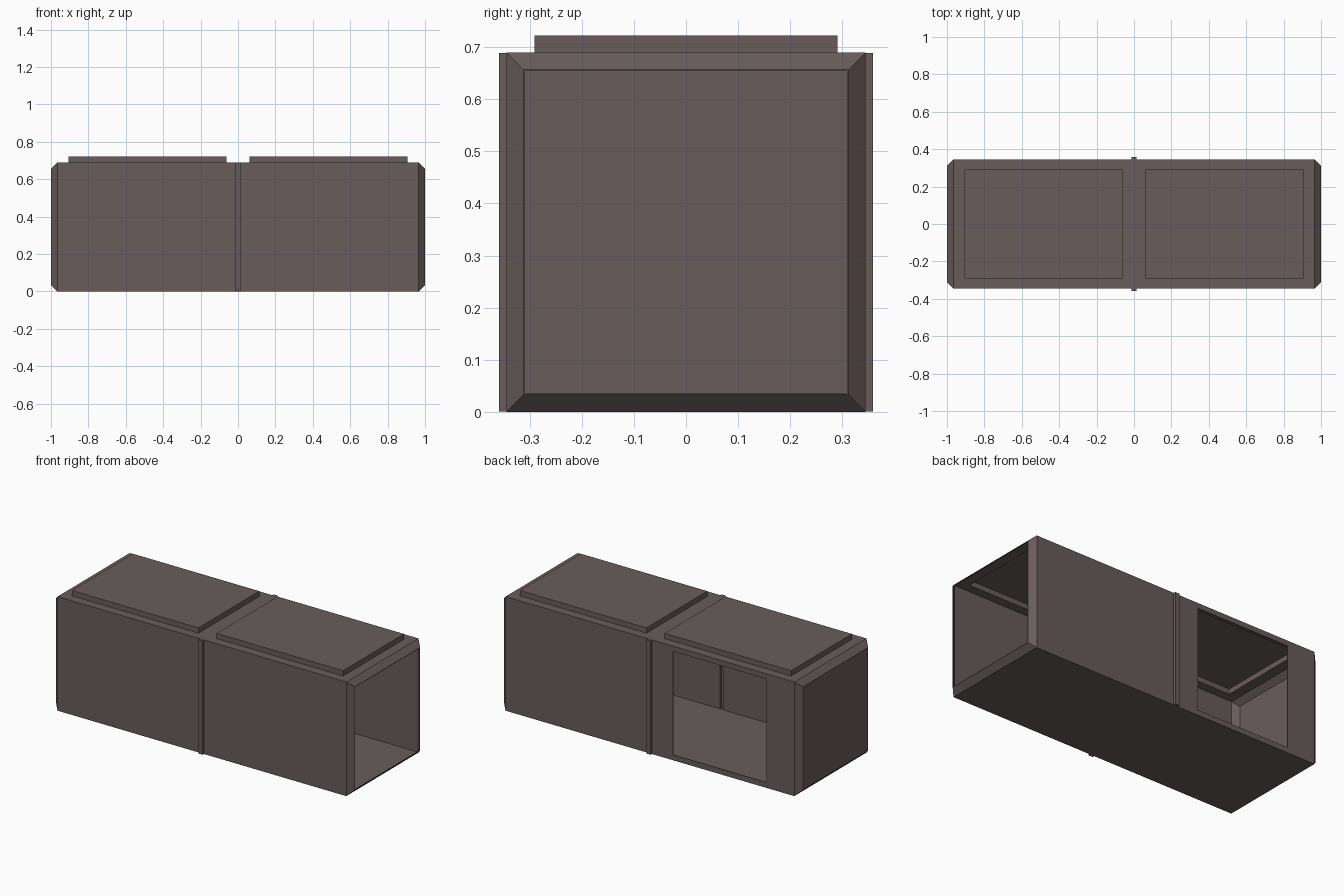
import bpy, bmesh

if "Cube" in bpy.data.objects:
    bpy.data.objects.remove(bpy.data.objects["Cube"])

T = 0.004  # thickness of the sheet shell

mat = bpy.data.materials.new("dark brown metal")
mat.diffuse_color = (0.14, 0.108, 0.107, 1)
mat.use_nodes = True
mat.node_tree.nodes["Principled BSDF"].inputs["Base Color"].default_value = mat.diffuse_color


def make(name, bm):
    bmesh.ops.recalc_face_normals(bm, faces=bm.faces)
    me = bpy.data.meshes.new(name)
    bm.to_mesh(me)
    bm.free()
    ob = bpy.data.objects.new(name, me)
    bpy.context.collection.objects.link(ob)
    me.materials.append(mat)
    return ob


def box(name, x0, x1, y0, y1, z0, z1):
    bm = bmesh.new()
    bmesh.ops.create_cube(bm, size=1)
    for v in bm.verts:
        v.co = ((x0 + x1) / 2 + v.co.x * (x1 - x0),
                (y0 + y1) / 2 + v.co.y * (y1 - y0),
                (z0 + z1) / 2 + v.co.z * (z1 - z0))
    return make(name, bm)


def hull(name, t):
    # long box with tapered ends, shrunk inward by t
    bm = bmesh.new()
    rings = []
    sections = [(-1 + t, 0.312 - 0.5 * t), (-0.966 + t * 0.4, 0.345 - t),
                (0.966 - t * 0.4, 0.345 - t), (1 - t, 0.312 - 0.5 * t)]
    for x, h in sections:
        rings.append([bm.verts.new((x, sy * h, 0.345 + sz * h))
                      for sy, sz in ((-1, -1), (1, -1), (1, 1), (-1, 1))])
    for a, b in zip(rings, rings[1:]):
        for i in range(4):
            j = (i + 1) % 4
            bm.faces.new((a[i], a[j], b[j], b[i]))
    bm.faces.new(rings[0])
    bm.faces.new(rings[-1])
    return make(name, bm)


def bumps(t):
    # raised roof panels and side ribs, shrunk inward by t
    parts = []
    for s in (-1, 1):
        x0, x1 = sorted((s * (0.061 + t), s * (0.907 - t)))
        parts.append(box("roof_panel", x0, x1, -0.291 + t, 0.291 - t, 0.5 + t, 0.722 - t))
        y0, y1 = sorted((s * (0.32 - t), s * (0.359 - t)))
        parts.append(box("side_rib", -0.014 + t, 0.014 - t, y0, y1, 0.001 + t, 0.689 - t))
    return parts


def combine(target, other, op):
    m = target.modifiers.new(op, 'BOOLEAN')
    m.operation = op
    m.solver = 'EXACT'
    m.object = other
    other.hide_render = True
    bpy.context.view_layer.objects.active = target
    bpy.ops.object.modifier_apply(modifier=m.name)
    bpy.data.objects.remove(other, do_unlink=True)


# outer body
shell = hull("container_shell", 0)
for part in bumps(0):
    combine(shell, part, 'UNION')

# hollow interior
cavity = hull("cavity", T)
for part in bumps(T):
    combine(cavity, part, 'UNION')
combine(shell, cavity, 'DIFFERENCE')

# open right end and square doorway in the back wall
combine(shell, box("end_cut", 0.98, 1.1, -0.3095, 0.3095, 0.0355, 0.6545), 'DIFFERENCE')
combine(shell, box("door_cut", -0.78, -0.155, 0.325, 0.4, 0.033, 0.658), 'DIFFERENCE')
